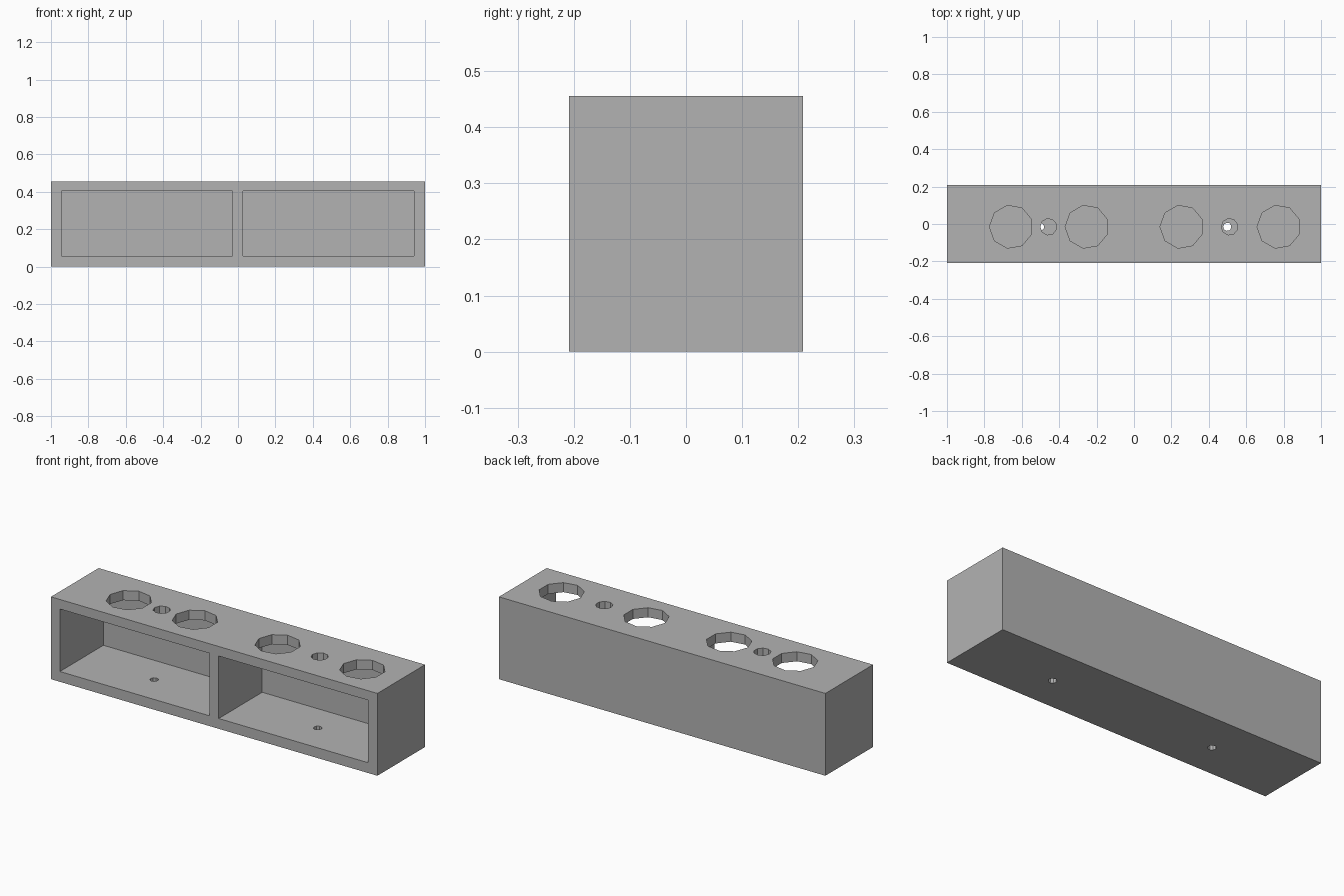
import bpy
import math

if "Cube" in bpy.data.objects:
    bpy.data.objects.remove(bpy.data.objects["Cube"], do_unlink=True)

LENGTH, DEPTH, HEIGHT = 2.0, 0.417, 0.456
HOLE_Y = -0.015

# Single plain grey material
grey = bpy.data.materials.new("plain grey")
grey.use_nodes = True
colour = (0.45, 0.45, 0.45, 1)
grey.diffuse_color = colour
grey.node_tree.nodes["Principled BSDF"].inputs["Base Color"].default_value = colour


def box(name, low, high):
    """Box between two opposite corners."""
    centre = [(a + b) / 2 for a, b in zip(low, high)]
    bpy.ops.mesh.primitive_cube_add(size=1, location=centre)
    obj = bpy.context.object
    obj.name = name
    obj.scale = [b - a for a, b in zip(low, high)]
    bpy.ops.object.transform_apply(location=True, rotation=False, scale=True)
    obj.data.materials.append(grey)
    return obj


def drill(name, x, z, radius):
    """Nine-sided upright cutter with a corner pointing to -x."""
    bpy.ops.mesh.primitive_cylinder_add(vertices=9, radius=radius, depth=0.2,
                                        location=(x, HOLE_Y, z),
                                        rotation=(0, 0, math.pi / 2))
    obj = bpy.context.object
    obj.name = name
    obj.data.materials.append(grey)
    return obj


# Outer block
body = box("holder_body", (-LENGTH / 2, -DEPTH / 2, 0),
           (LENGTH / 2, DEPTH / 2, HEIGHT))

# Two compartments open to the front
cutters = [box("compartment_cutter", (x0, -0.4, 0.057), (x1, 0.172, 0.403))
           for x0, x1 in ((-0.945, -0.03), (0.028, 0.942))]

# Large and small holes through the top panel
cutters += [drill("large_hole_cutter", x, HEIGHT, 0.116)
            for x in (-0.657, -0.252, 0.255, 0.774)]
cutters += [drill("small_hole_cutter", x, HEIGHT, 0.044)
            for x in (-0.457, 0.511)]

# Drain holes through the floor
cutters += [drill("drain_hole_cutter", x, 0, 0.022) for x in (-0.503, 0.499)]

# Cut everything out of the block, then drop the cutters
for cutter in cutters:
    mod = body.modifiers.new("cut", "BOOLEAN")
    mod.operation = "DIFFERENCE"
    mod.solver = "EXACT"
    mod.object = cutter
    bpy.context.view_layer.objects.active = body
    bpy.ops.object.modifier_apply(modifier=mod.name)
    bpy.data.objects.remove(cutter, do_unlink=True)
